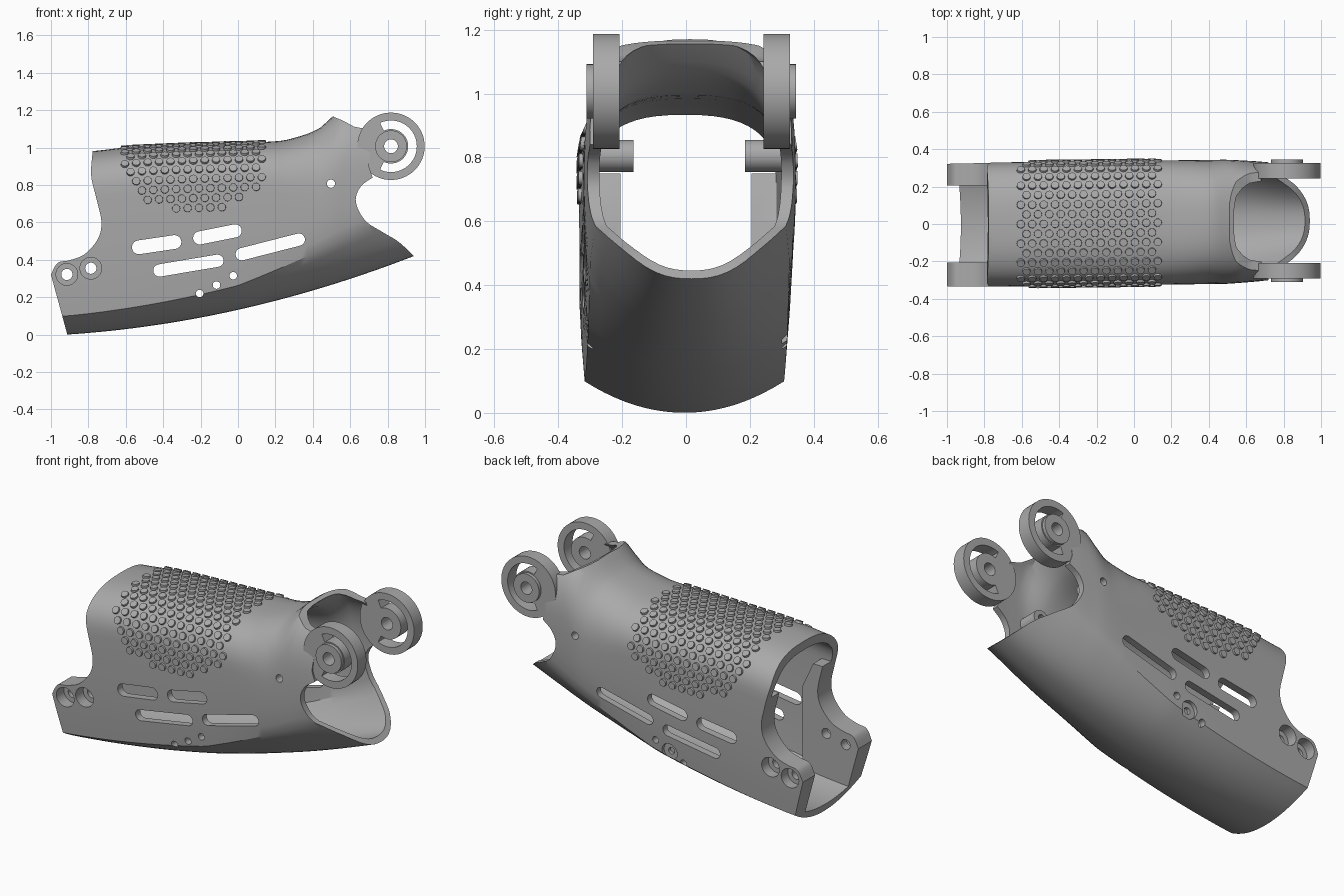
import bpy, bmesh, math
from mathutils import Vector

cube = bpy.data.objects.get("Cube")
if cube:
    bpy.data.objects.remove(cube)

grey = bpy.data.materials.new("plain_grey")
grey.use_nodes = True
grey.diffuse_color = (0.4, 0.4, 0.4, 1)
grey.node_tree.nodes["Principled BSDF"].inputs["Base Color"].default_value = (0.4, 0.4, 0.4, 1)


def finish(bm, name):
    bmesh.ops.recalc_face_normals(bm, faces=bm.faces)
    mesh = bpy.data.meshes.new(name)
    bm.to_mesh(mesh)
    bm.free()
    mesh.materials.append(grey)
    obj = bpy.data.objects.new(name, mesh)
    bpy.context.collection.objects.link(obj)
    return obj


def prism(name, points, y0, y1):
    """Side-view outline (x, z) extruded from y0 to y1."""
    bm = bmesh.new()
    face = bm.faces.new([bm.verts.new((x, y0, z)) for x, z in points])
    ext = bmesh.ops.extrude_face_region(bm, geom=[face])["geom"]
    bmesh.ops.translate(bm, vec=(0, y1 - y0, 0), verts=[v for v in ext if isinstance(v, bmesh.types.BMVert)])
    return finish(bm, name)


def arc(cx, cz, r, a0, a1, n):
    return [(cx + r * math.cos(math.radians(a0 + (a1 - a0) * i / n)),
             cz + r * math.sin(math.radians(a0 + (a1 - a0) * i / n))) for i in range(n + 1)]


def disc(name, cx, cz, r, y0, y1, n=40):
    return prism(name, arc(cx, cz, r, 0, 360, n)[:-1], y0, y1)


def boolean(obj, cutter, operation="DIFFERENCE"):
    mod = obj.modifiers.new("cut", "BOOLEAN")
    mod.operation, mod.solver, mod.object = operation, "EXACT", cutter
    bpy.context.view_layer.objects.active = obj
    bpy.ops.object.modifier_apply(modifier=mod.name)
    bpy.data.objects.remove(cutter)


def smooth(pts, n=6):
    """Catmull-Rom curve through the points."""
    p = [Vector(q) for q in [pts[0], *pts, pts[-1]]]
    out = []
    for a, b, c, d in zip(p, p[1:], p[2:], p[3:]):
        for i in range(n):
            t = i / n
            out.append(0.5 * (2 * b + (c - a) * t + (2 * a - 5 * b + 4 * c - d) * t * t
                              + (3 * b - a - 3 * c + d) * t ** 3))
    return [tuple(q) for q in out] + [pts[-1]]


def lerp(x, pts):
    for (x0, v0), (x1, v1) in zip(pts, pts[1:]):
        if x <= x1:
            return v0 + (v1 - v0) * max(0, (x - x0) / (x1 - x0))
    return pts[-1][1]


# Measurements of the tube along its length
ROOF = smooth([(-1.1, 0.96), (-0.79, 0.98), (-0.5, 1.008), (0.14, 1.03), (0.3, 1.052),
               (0.43, 1.1), (0.51, 1.17), (0.6, 1.22), (1.1, 1.23)])
WIDTH = [(-1, 0.332), (0.5, 0.332), (0.65, 0.322), (0.8, 0.308), (1.05, 0.29)]
CROWN = smooth([(-1, 0.25), (0.05, 0.25), (0.3, 0.31), (0.5, 0.4), (1.05, 0.42)])
BELLY = [(-0.9, 0.1), (0, 0.13), (0.9, 0.28)]


def half_section(x, t):
    """(y, z) from roof centre to belly centre, inset by t."""
    w = lerp(x, WIDTH) - t
    top, crown = lerp(x, ROOF), lerp(x, CROWN)
    s = (x + 0.92) / 1.86
    bottom = 0.12 * s + 0.3 * s * s
    crease = bottom + lerp(x, BELLY)
    mid, low = top - crown, bottom + t
    pts = []
    for i in range(15):
        a = math.pi / 2 * (1 - i / 14)
        pts.append((w * max(0, math.cos(a)) ** (2 / 2.6), mid + (crown - t) * max(0, math.sin(a)) ** (2 / 2.6)))
    for i in range(1, 6):
        f = i / 5
        pts.append((w * (1 - 0.06 * f ** 3), mid + (crease - mid) * f))
    power = 2.25 + 0.25 * x
    for i in range(1, 11):
        f = 1 - i / 10
        pts.append((w * 0.94 * f, low + (crease - low) * f ** power))
    return pts


def shift(x):
    return 0.012 * x + 0.006


def tube(name, thick0, thick1):
    bm = bmesh.new()
    rings = []
    for i in range(61):
        x = -1.1 + 2.15 * i / 60
        half = half_section(x, thick0 + (thick1 - thick0) * i / 60)
        full = half + [(-y, z) for y, z in half[-2:0:-1]]
        rings.append([bm.verts.new((x, y + shift(x), z)) for y, z in full])
    for a, b in zip(rings, rings[1:]):
        for k in range(len(a)):
            j = (k + 1) % len(a)
            bm.faces.new((a[k], a[j], b[j], b[k]))
    bm.faces.new(rings[0])
    bm.faces.new(rings[-1])
    return finish(bm, name)


# Hollow shell, thickened inside at the rear lugs
shell = tube("shell", 0, 0)
hollow = tube("hollow_cutter", 0.05, 0.035)
for side in (-1, 1):
    box = [(-1.3, -0.2), (-0.63, -0.2), (-0.63, 0.6), (-0.7, 0.75), (-1.3, 0.75)]
    boolean(hollow, prism("lug_pad", box, side * 0.205, side * 0.5))

# Side outline of both open ends
rear = smooth([(-1.0, 0.32), (-0.965, 0.383), (-0.9, 0.398), (-0.82, 0.43), (-0.75, 0.51),
               (-0.73, 0.6), (-0.755, 0.72), (-0.785, 0.85), (-0.777, 0.98)])
mouth = smooth([(0.72, 0.84), (0.655, 0.79), (0.63, 0.71), (0.68, 0.61), (0.77, 0.55), (0.86, 0.495), (0.94, 0.42)])
outline = ([(-0.896, -0.06)] + rear + [(-0.777, 1.4), (0.51, 1.4), (0.51, 1.165), (0.56, 1.145), (0.62, 1.112),
           (0.68, 1.1), (0.71, 1.0), (0.7, 0.9)] + mouth + [(0.96, -0.06)])
boolean(shell, prism("outline_cutter", outline, -1, 1), "INTERSECT")
boolean(shell, hollow)

# Screw bosses inside the front of the shell
for side in (-1, 1):
    boolean(shell, disc("boss", 0.5, 0.805, 0.05, side * 0.175 + 0.01, side * 0.3 + 0.01), "UNION")

# Ventilation slots through both walls
for x0, z0, x1, z1, r in ((-0.53, 0.467, -0.34, 0.495, 0.037), (-0.205, 0.517, -0.015, 0.555, 0.035),
                          (-0.42, 0.343, -0.11, 0.395, 0.033), (0.02, 0.43, 0.325, 0.508, 0.033)):
    tilt = math.degrees(math.atan2(z1 - z0, x1 - x0))
    shape = arc(x0, z0, r, tilt + 90, tilt + 270, 12) + arc(x1, z1, r, tilt - 90, tilt + 90, 12)
    boolean(shell, prism("slot_cutter", shape, -1, 1))

# Round holes, lug counterbores and the larger back hole
for x, z, r in ((0.497, 0.807, 0.022), (-0.205, 0.22, 0.02), (-0.115, 0.265, 0.02), (-0.025, 0.315, 0.02),
                (-0.915, 0.322, 0.03), (-0.787, 0.355, 0.03)):
    boolean(shell, disc("hole_cutter", x, z, r, -1, 1, 24))
for x, z in ((-0.915, 0.322), (-0.787, 0.355)):
    for side in (-1, 1):
        boolean(shell, disc("counterbore_cutter", x, z, 0.058, side * 0.26, side * 0.6))
boolean(shell, disc("back_hole_cutter", -0.115, 0.265, 0.05, 0.3, 0.6))

# Hinge rings with a crescent opening and a raised hub
parts = [shell]
HX, HZ = 0.818, 1.007
for side, label in ((-1, "front"), (1, "back")):
    c = 0.017
    ring = disc(label + "_hinge_ring", HX, HZ, 0.18, c + side * 0.226, c + side * 0.308, 64)
    boolean(ring, disc("hub", HX, HZ, 0.085, c + side * 0.25, c + side * 0.328), "UNION")
    crescent = arc(HX, HZ, 0.138, -115, 115, 32) + arc(HX, HZ, 0.092, 115, -115, 32)
    boolean(ring, prism("crescent_cutter", crescent, -1, 1))
    boolean(ring, disc("pin_cutter", HX, HZ, 0.037, -1, 1, 24))
    parts.append(ring)

# Grip patch of staggered studs wrapped over the roof
bm = bmesh.new()
STEP = 0.104
for col in range(25):
    x = -0.605 + 0.0305 * col
    line = [Vector(p) for p in half_section(x, 0)]
    walked, target = 0.0, STEP / 2 * (col % 2)
    for a, b in zip(line, line[1:]):
        length = (b - a).length
        while walked + length >= target:
            p = a + (b - a) * ((target - walked) / length)
            n = Vector((-(b - a).y, (b - a).x)).normalized()
            if (abs(x + 0.24) / 0.385) ** 3 + (max(0, 1.0 - p.y) / 0.33) ** 3 < 1:
                for side in ((-1, 1) if target > 0 else (1,)):
                    normal = Vector((0, -side * n.x, -n.y))
                    if normal.z < -0.1 or normal.y * side < -0.1:
                        normal = -normal
                    spot = Vector((x, side * p.x + shift(x), p.y))
                    turn = Vector((0, 0, 1)).rotation_difference(normal).to_matrix().to_4x4()
                    turn.translation = spot + normal * 0.001
                    bmesh.ops.create_cone(bm, cap_ends=True, segments=12, radius1=0.023,
                                          radius2=0.021, depth=0.02, matrix=turn)
            target += STEP
        walked += length
parts.append(finish(bm, "grip_studs"))

# Smooth shading with crisp edges
bpy.ops.object.select_all(action="DESELECT")
for obj in parts:
    obj.select_set(True)
bpy.context.view_layer.objects.active = shell
bpy.ops.object.shade_smooth_by_angle(angle=math.radians(30))
